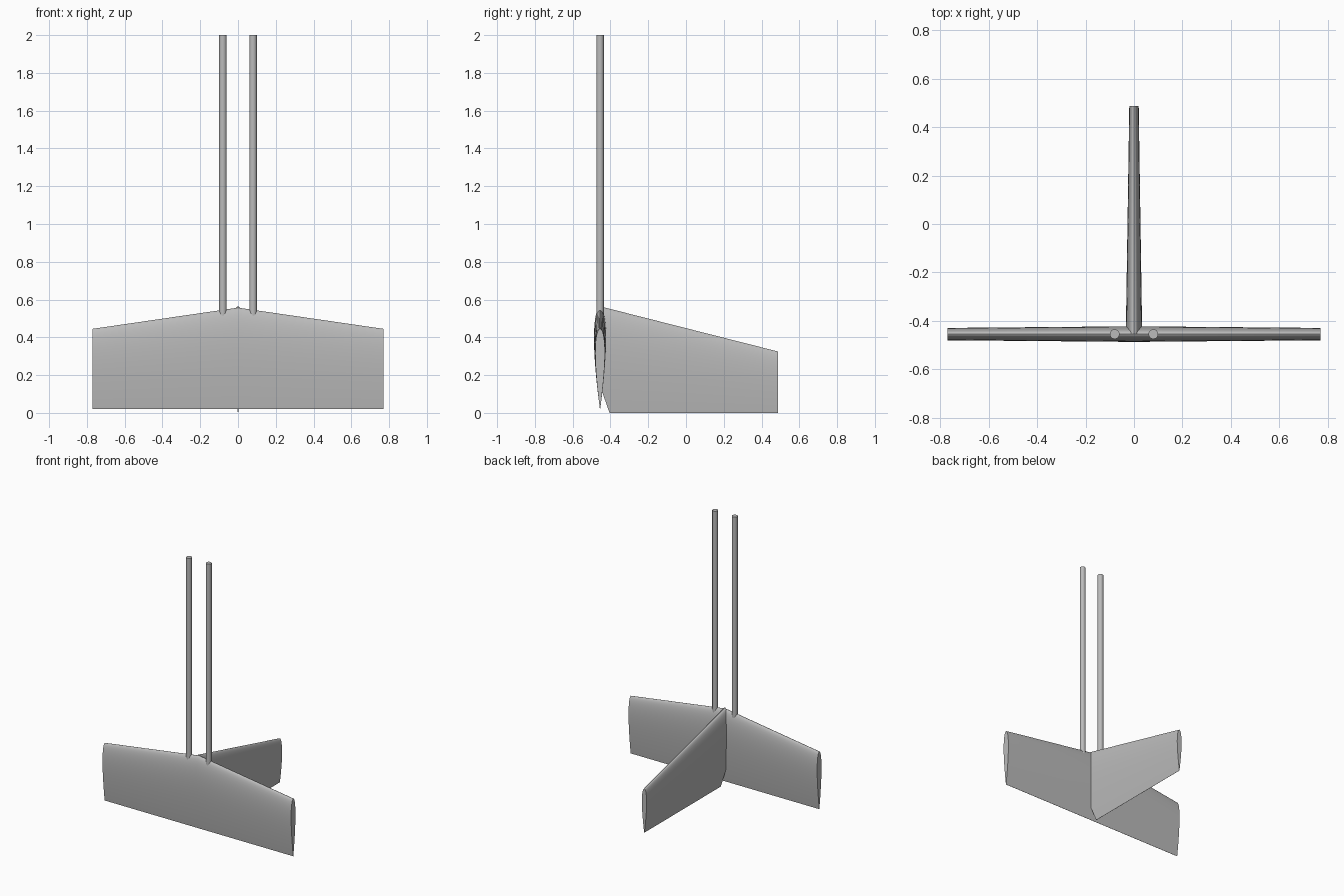
import bpy
import bmesh
import math

cube = bpy.data.objects.get("Cube")
if cube:
    bpy.data.objects.remove(cube)

grey = bpy.data.materials.new("plain grey")
grey.use_nodes = True
colour = (0.5, 0.5, 0.5, 1)
grey.diffuse_color = colour
grey.node_tree.nodes["Principled BSDF"].inputs["Base Color"].default_value = colour

WING_Y = -0.455      # mid-plane of the stabilizer
STEPS = 24           # points along each side of a section


def half_thickness(t):
    """Symmetric 12 percent airfoil, per unit chord."""
    return 0.6 * (0.2969 * math.sqrt(t) - 0.126 * t - 0.3516 * t**2
                  + 0.2843 * t**3 - 0.1015 * t**4)


def section(top, bottom):
    """Closed airfoil outline as (sideways, height), nose upward."""
    chord = top - bottom
    ts = [(1 - math.cos(math.pi * i / STEPS)) / 2 for i in range(STEPS + 1)]
    left = [(half_thickness(t) * chord, top - t * chord) for t in ts]
    right = [(-w, z) for w, z in reversed(left[1:])]
    return left + right


def finish(name, bm):
    bmesh.ops.recalc_face_normals(bm, faces=bm.faces[:])
    mesh = bpy.data.meshes.new(name)
    bm.to_mesh(mesh)
    bm.free()
    mesh.materials.append(grey)
    obj = bpy.data.objects.new(name, mesh)
    bpy.context.collection.objects.link(obj)
    bpy.ops.object.select_all(action='DESELECT')
    obj.select_set(True)
    bpy.context.view_layer.objects.active = obj
    bpy.ops.object.shade_smooth_by_angle(angle=math.radians(35))
    return obj


def loft(name, rings):
    bm = bmesh.new()
    loops = [[bm.verts.new(p) for p in ring] for ring in rings]
    for a, b in zip(loops, loops[1:]):
        for i in range(len(a)):
            j = (i + 1) % len(a)
            bm.faces.new((a[i], a[j], b[j], b[i]))
    bm.faces.new(loops[0])
    bm.faces.new(loops[-1])
    return finish(name, bm)


# Stabilizer: full span, tapered toward both tips
loft("horizontal_stabilizer", [
    [(x, WING_Y + w, z) for w, z in section(top, 0.02)]
    for x, top in ((-0.77, 0.445), (0, 0.557), (0.77, 0.445))])

# Fin: the root is cut back near the trailing edge
root = [(w, max(WING_Y, -0.405 - 0.35 * z), z) for w, z in section(0.564, 0)]
tip = [(w, 0.487, z) for w, z in section(0.325, 0)]
loft("vertical_fin", [root, tip])

# Twin booms set into the leading edge
for side, x in (("left", 0.08), ("right", -0.08)):
    bm = bmesh.new()
    bmesh.ops.create_cone(bm, cap_ends=True, segments=24, radius1=0.02,
                          radius2=0.02, depth=1.5)
    bmesh.ops.translate(bm, vec=(x, WING_Y, 1.25), verts=bm.verts[:])
    finish(side + "_boom", bm)
